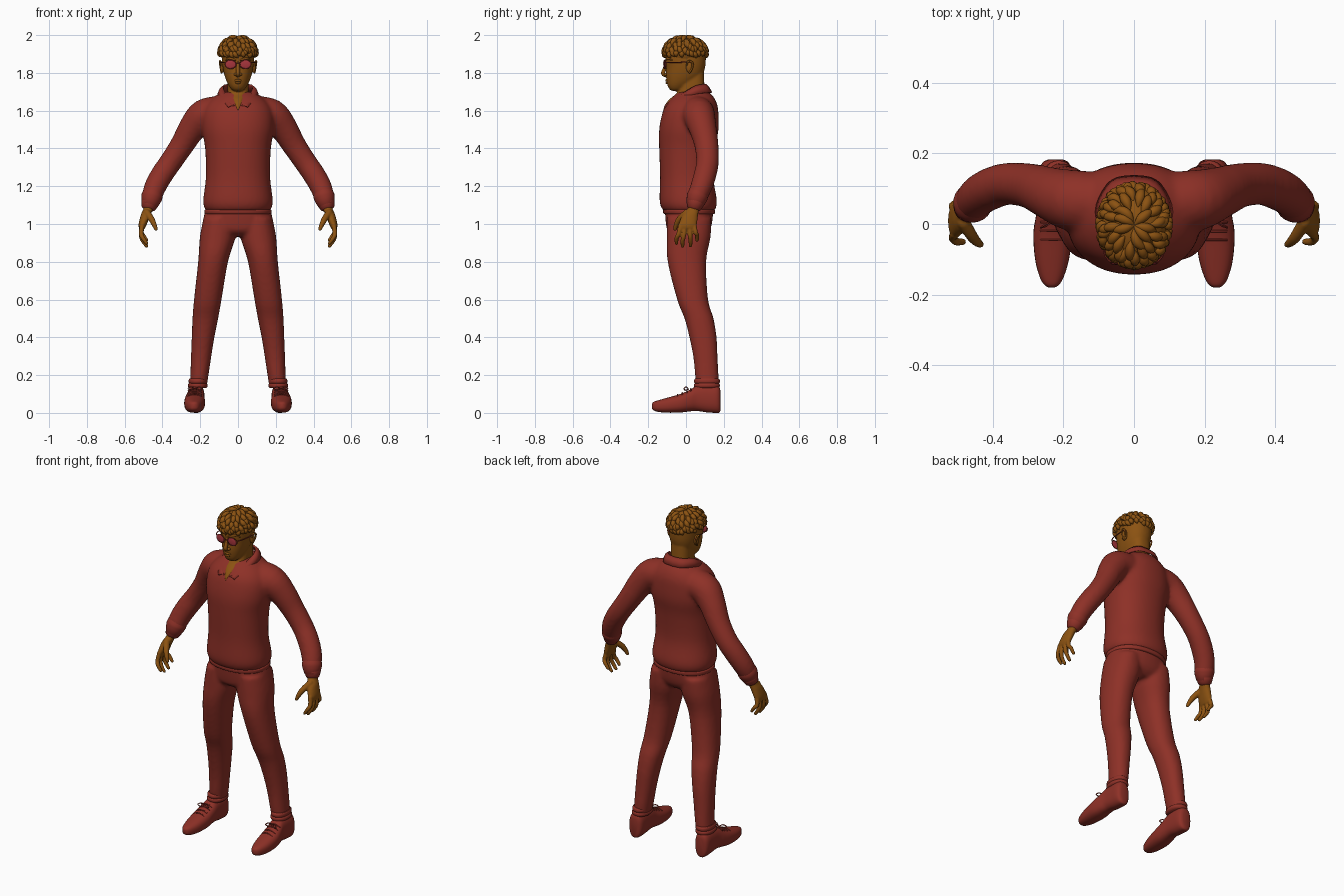
import bpy, bmesh, math, random
from mathutils import Vector

random.seed(4)


def material(name, rgb):
    m = bpy.data.materials.new(name)
    m.diffuse_color = (*rgb, 1)
    return m


RED = material("red_cloth", (0.27, 0.030, 0.020))
TAN = material("brown_skin", (0.26, 0.085, 0.006))
PINK = material("lens", (0.38, 0.035, 0.045))


def dense(s, k=4):
    """Smoothly interpolate a list of tuples."""
    out = []
    for i in range(len(s) - 1):
        four = s[max(i - 1, 0)], s[i], s[i + 1], s[min(i + 2, len(s) - 1)]
        for j in range(k):
            t = j / k
            out.append(tuple(0.5 * (2*q + (r-p)*t + (2*p-5*q+4*r-w)*t*t + (3*q-p-3*r+w)*t**3)
                             for p, q, r, w in zip(*four)))
    return out + [tuple(s[-1])]


def bridge(bm, rings):
    vs = [[bm.verts.new(p) for p in ring] for ring in rings]
    n = len(vs[0])
    for a, b in zip(vs, vs[1:]):
        for i in range(n):
            j = (i + 1) % n
            bm.faces.new((a[i], a[j], b[j], b[i]))
    bm.faces.new(vs[0])
    bm.faces.new(vs[-1])


def loft(bm, secs, axis="z", sx=1, e=2.2, n=32, k=4):
    """Sections: (station, centre x, half width, low, high) across the axis."""
    rings = []
    for t, c, h, lo, hi in dense(secs, k):
        ring = []
        for i in range(n):
            a = 2 * math.pi * i / n
            ca, sa = math.cos(a), math.sin(a)
            u = sx * (c + h * math.copysign(abs(ca) ** (2 / e), ca))
            v = (lo + hi) / 2 + (hi - lo) / 2 * math.copysign(abs(sa) ** (2 / e), sa)
            ring.append((u, v, t) if axis == "z" else (u, t, v))
        rings.append(ring)
    bridge(bm, rings)


def tube(bm, pts, sx=1, n=12, k=4):
    """Round-ended tube through (x, y, z, radius) points."""
    d = [(Vector((sx * x, y, z)), max(r, 0.001)) for x, y, z, r in dense(pts, k)]
    ta, tb = (d[0][0] - d[1][0]).normalized(), (d[-1][0] - d[-2][0]).normalized()
    (pa, ra), (pb, rb) = d[0], d[-1]
    ends = ((0.6, 0.8), (0.95, 0.3))
    d = ([(pa + ta * ra * f, ra * g) for f, g in reversed(ends)] + d
         + [(pb + tb * rb * f, rb * g) for f, g in ends])
    u, rings = Vector((0.31, 0.87, 0.38)), []
    for i, (p, r) in enumerate(d):
        t = (d[min(i + 1, len(d) - 1)][0] - d[max(i - 1, 0)][0]).normalized()
        u = (u - t * u.dot(t)).normalized()
        w = t.cross(u)
        rings.append([p + r * (u * math.cos(2 * math.pi * j / n) + w * math.sin(2 * math.pi * j / n))
                      for j in range(n)])
    bridge(bm, rings)


def ball(bm, c, s, seg=24):
    r = bmesh.ops.create_uvsphere(bm, u_segments=seg, v_segments=seg // 2, radius=1)
    for v in r["verts"]:
        v.co = Vector(c) + Vector([a * b for a, b in zip(v.co, s)])


def finish(name, bm, mat, voxel=0, smooth=0):
    bmesh.ops.recalc_face_normals(bm, faces=bm.faces)
    me = bpy.data.meshes.new(name)
    bm.to_mesh(me)
    bm.free()
    ob = bpy.data.objects.new(name, me)
    bpy.context.collection.objects.link(ob)
    me.materials.append(mat)
    bpy.ops.object.select_all(action="DESELECT")
    ob.select_set(True)
    bpy.context.view_layer.objects.active = ob
    bpy.ops.object.shade_smooth_by_angle(angle=math.radians(50))
    if voxel:
        m = ob.modifiers.new("blend", "REMESH")
        m.mode, m.voxel_size, m.use_smooth_shade = "VOXEL", voxel, True
    if smooth:
        m = ob.modifiers.new("soften", "SMOOTH")
        m.factor, m.iterations = 0.5, smooth
    return ob


SIDES = (1, -1)

# Sweater: torso and sleeves blended together
bm = bmesh.new()
loft(bm, [(1.068, 0, .168, -.118, .15), (1.09, 0, .18, -.132, .16), (1.13, 0, .184, -.14, .163),
          (1.25, 0, .170, -.137, .145), (1.40, 0, .174, -.142, .155), (1.50, 0, .190, -.142, .172),
          (1.58, 0, .188, -.127, .172), (1.63, 0, .168, -.107, .166), (1.67, 0, .130, -.072, .148),
          (1.70, 0, .085, -.037, .122)], n=48)
for s in SIDES:
    tube(bm, [(.10, .06, 1.590, .088), (.18, .068, 1.575, .086), (.24, .088, 1.51, .074),
              (.295, .108, 1.42, .064), (.355, .114, 1.33, .060), (.40, .102, 1.265, .060),
              (.437, .082, 1.20, .058), (.455, .062, 1.15, .054)], s, n=24)
finish("sweater", bm, RED, .011, 6)

# Sleeve cuffs
bm = bmesh.new()
for s in SIDES:
    tube(bm, [(.449, .068, 1.168, .052), (.456, .06, 1.145, .056), (.461, .053, 1.125, .052)], s, 24)
    tube(bm, [(.461, .055, 1.13, .046), (.467, .049, 1.108, .046)], s, 24)
finish("sleeve_cuffs", bm, RED)

# Waistband
bm = bmesh.new()
loft(bm, [(1.052, 0, .172, -.113, .147), (1.057, 0, .177, -.12, .153), (1.072, 0, .178, -.122, .154),
          (1.078, 0, .173, -.115, .149)], n=48)
finish("waistband", bm, RED)

# Trousers: pelvis and legs blended together
bm = bmesh.new()
loft(bm, [(1.075, 0, .172, -.112, .145), (1.0, 0, .188, -.106, .137), (.96, 0, .17, -.095, .12),
          (.935, 0, .11, -.06, .09)], n=40)
for s in SIDES:
    loft(bm, [(1.03, .10, .083, -.10, .135), (.93, .108, .094, -.102, .13), (.80, .132, .079, -.097, .107),
              (.60, .160, .073, -.047, .117), (.50, .173, .068, -.008, .146), (.40, .185, .060, .018, .162),
              (.30, .195, .054, .038, .167), (.20, .204, .048, .048, .172), (.14, .210, .045, .055, .172)],
         sx=s, n=28)
finish("trousers", bm, RED, .010, 5)

# Rolled trouser cuffs
bm = bmesh.new()
for s in SIDES:
    for z, g in ((.145, 0), (.168, -.003)):
        loft(bm, [(z - .014, .213, .044, .05, .172), (z - .006, .213, .051 + g, .043, .179),
                  (z + .006, .213, .051 + g, .043, .179), (z + .014, .213, .044, .05, .172)], sx=s, n=28)
finish("trouser_cuffs", bm, RED)

# Shoes
bm = bmesh.new()
for s in SIDES:
    loft(bm, [(-.180, .233, .008, .024, .048), (-.172, .233, .021, .014, .058), (-.15, .233, .034, .006, .066),
              (-.10, .232, .048, .001, .080), (-.03, .230, .055, .002, .100), (.02, .227, .051, .008, .122),
              (.06, .223, .046, .010, .145), (.11, .222, .045, .003, .152), (.155, .222, .044, 0, .148),
              (.175, .222, .036, .001, .138), (.182, .222, .022, .012, .12)], "y", s, 2.5, 28)
finish("shoes", bm, RED)

# Shoe laces and bows
bm = bmesh.new()
for s in SIDES:
    for y, z in ((-.045, .098), (-.02, .107), (.005, .118), (.025, .128)):
        tube(bm, [(.229 + dx, y, z - dx * dx * 9, .0035) for dx in (-.034, -.017, 0, .017, .034)], s, 6, 2)
    for d in SIDES:
        tube(bm, [(.228, .012, .126, .003), (.228 + d * .02, 0, .138, .003), (.228 + d * .036, -.01, .128, .003),
                  (.228 + d * .02, -.004, .12, .003), (.228, .01, .124, .003)], s, 6, 3)
finish("shoe_laces", bm, RED)

# Hands
for s, side in ((1, "left"), (-1, "right")):
    bm = bmesh.new()
    loft(bm, [(1.13, .463, .030, .022, .085), (1.08, .475, .026, .008, .07), (1.05, .488, .026, -.018, .064),
              (1.0, .504, .022, -.038, .058), (.975, .509, .015, -.034, .050)], sx=s, n=20)
    for y0, y2, drop in ((-.028, -.05, .015), (-.005, -.018, 0), (.019, .024, .003), (.043, .058, .032)):
        tube(bm, [(.507, y0, .995, .0135), (.513, (y0 + y2) / 2, .94 + drop * .5, .0125),
                  (.503, y2, .91 + drop, .0115), (.484, y2, .883 + drop, .0095)], s, 10, 3)
    tube(bm, [(.483, .005, 1.06, .019), (.458, -.035, 1.025, .0165), (.443, -.052, .995, .013),
              (.434, -.058, .972, .0095)], s, 12)
    finish(side + "_hand", bm, TAN, .0045, 2)

# Head, neck and open collar skin
bm = bmesh.new()
loft(bm, [(1.704, 0, .016, -.07, -.035), (1.711, 0, .032, -.085, -.012), (1.728, 0, .046, -.096, .015),
          (1.752, 0, .059, -.102, .05), (1.785, 0, .071, -.106, .085), (1.825, 0, .080, -.105, .100),
          (1.87, 0, .085, -.108, .105), (1.92, 0, .085, -.106, .103), (1.955, 0, .070, -.085, .083),
          (1.975, 0, .035, -.04, .04)], n=36)
loft(bm, [(1.600, 0, .008, -.123, .0), (1.63, 0, .028, -.112, .05), (1.66, 0, .044, -.088, .09),
          (1.69, 0, .055, -.052, .10), (1.72, 0, .057, -.036, .098), (1.80, 0, .056, -.03, .095)], e=2.6)
finish("head", bm, TAN, .006, 3)

# Nose, lips, brows and ears
bm = bmesh.new()
tube(bm, [(0, -.102, 1.855, .008), (0, -.112, 1.825, .010), (0, -.121, 1.797, .011), (0, -.105, 1.787, .011)])
tube(bm, [(-.024, -.092, 1.755, .003), (-.010, -.102, 1.76, .006), (.010, -.102, 1.76, .006), (.024, -.092, 1.755, .003)])
tube(bm, [(-.018, -.094, 1.75, .003), (0, -.102, 1.747, .006), (.018, -.094, 1.75, .003)])
for s in SIDES:
    ball(bm, (s * .013, -.106, 1.792), (.009, .011, .008), 12)
    tube(bm, [(.014, -.106, 1.868, .005), (.042, -.097, 1.876, .006), (.066, -.074, 1.868, .003)], s)
    ball(bm, (s * .083, .018, 1.832), (.012, .018, .032))
    tube(bm, [(.089, .004, 1.84, .004), (.095, .012, 1.862, .005), (.097, .032, 1.856, .005),
              (.093, .034, 1.83, .005), (.088, .018, 1.802, .005)], s, 8)
finish("face_details", bm, TAN)

# Glasses
bm, frame = bmesh.new(), bmesh.new()
for s in SIDES:
    ball(bm, (s * .039, -.112, 1.845), (.028, .004, .022))
    rim = [(.039 + .029 * math.cos(a), -.112 + .006 * math.cos(a), 1.845 + .023 * math.sin(a), .0025)
           for a in [i * math.pi / 10 for i in range(21)]]
    tube(frame, rim, s, 6, 2)
    tube(frame, [(.067, -.107, 1.853, .0028), (.083, -.085, 1.856, .0028), (.092, -.03, 1.856, .0028),
                 (.093, .02, 1.858, .0028), (.09, .04, 1.845, .0028)], s, 6)
tube(frame, [(-.011, -.117, 1.849, .0025), (0, -.12, 1.853, .0025), (.011, -.117, 1.849, .0025)], 1, 6)
finish("lenses", bm, PINK)
finish("glasses_frame", frame, RED)

# Folded shirt collar, one half mirrored
top = [(0, .104, 1.738), (.045, .096, 1.738), (.076, .052, 1.73), (.070, .0, 1.70), (.046, -.05, 1.668), (.012, -.105, 1.622)]
low = [(0, .135, 1.695), (.062, .122, 1.695), (.103, .055, 1.688), (.100, -.015, 1.668), (.078, -.07, 1.645), (.052, -.112, 1.618)]
bm = bmesh.new()
rows = [[bm.verts.new(p) for p in dense(r)]
        for r in (top, [tuple((a + b) / 2 + o for a, b, o in zip(t, l, (.004 * (t[0] > 0), 0, .006)))
                        for t, l in zip(top, low)], low)]
for a, b in zip(rows, rows[1:]):
    for i in range(len(a) - 1):
        bm.faces.new((a[i], b[i], b[i + 1], a[i + 1]))
collar = finish("collar", bm, RED)
collar.modifiers.new("mirror", "MIRROR").use_clip = True
m = collar.modifiers.new("thickness", "SOLIDIFY")
m.thickness, m.offset = .009, 0

# Hair: cap with tiers of swirling tapered locks
bm = bmesh.new()
C, R = (0, -.004, 1.908), (.093, .108, .080)
ball(bm, C, R, 32)
for start, count, length in ((4, 7, 38), (28, 14, 36), (48, 20, 32), (66, 25, 28), (82, 28, 24)):
    for i in range(count):
        az = 2 * math.pi * (i + random.uniform(-.3, .3)) / count
        swirl = random.uniform(-.1, .5) * (1.6 if start < 20 else .6)
        th0 = start + random.uniform(-5, 5)
        pts = []
        for j, (r, lift) in enumerate(((.004, .98), (.012, 1.02), (.0145, 1.04), (.011, 1.05), (.003, 1.02))):
            th = math.radians(th0 + length * j / 4)
            a = az + swirl * (j / 4) ** 1.5
            d = (math.sin(th) * math.cos(a), math.sin(th) * math.sin(a), math.cos(th))
            pts.append(tuple(c + q * v * lift for c, q, v in zip(C, R, d)) + (r,))
        tube(bm, pts, 1, 8, 3)
finish("hair", bm, TAN)
